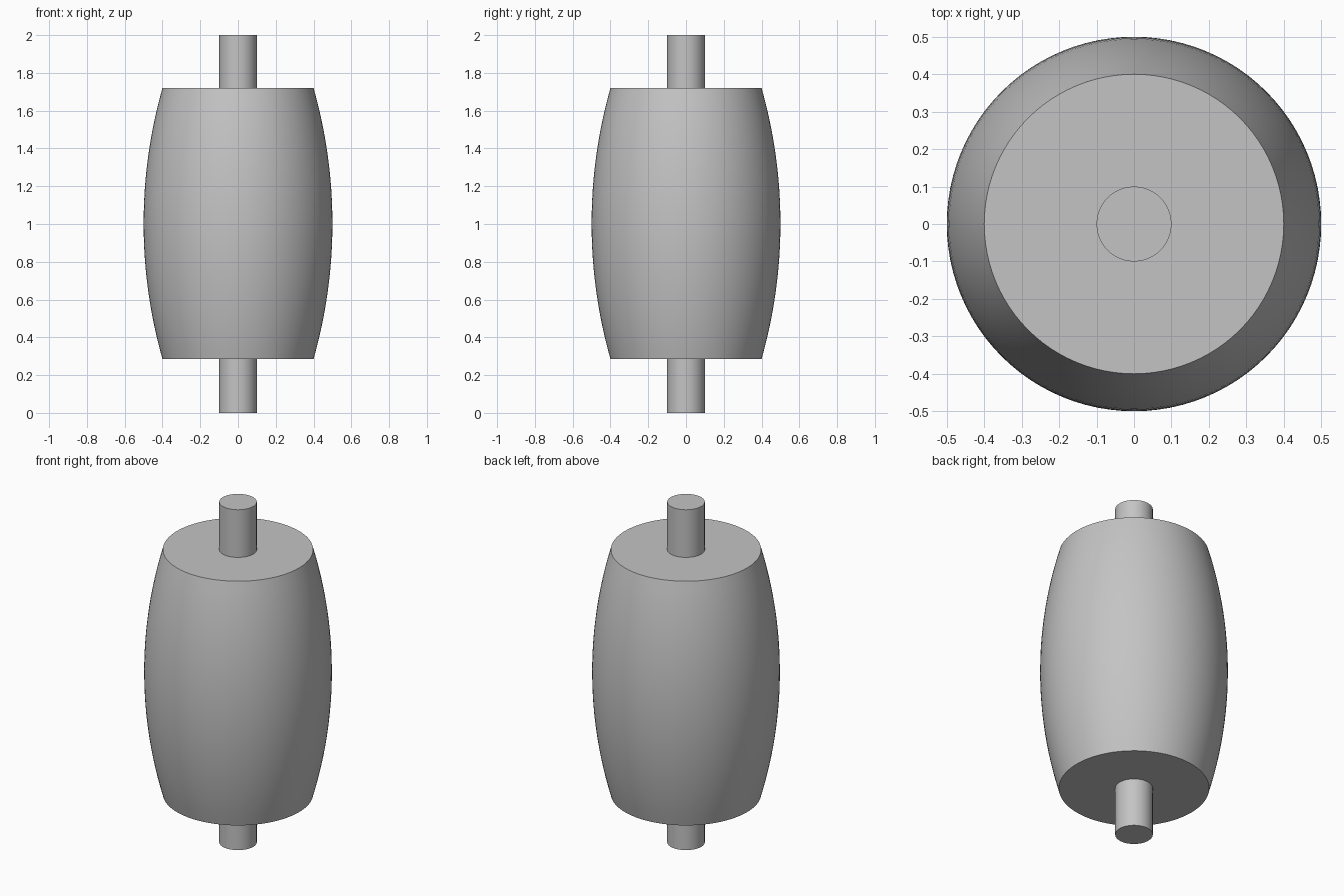
import bpy
import bmesh
import math

cube = bpy.data.objects.get("Cube")
if cube:
    bpy.data.objects.remove(cube, do_unlink=True)

SEGMENTS = 96
SHAFT_R = 0.1
END_R, MID_R = 0.4, 0.5
Z_LOW, Z_HIGH = 0.285, 1.72

grey = bpy.data.materials.new("plain grey")
grey.use_nodes = True
COLOUR = (0.55, 0.55, 0.55, 1.0)
grey.diffuse_color = COLOUR
grey.node_tree.nodes["Principled BSDF"].inputs["Base Color"].default_value = COLOUR


def lathe(name, profile):
    """Turn (radius, z) points, listed from bottom to top, around the z axis."""
    bm = bmesh.new()
    rings = []
    for r, z in profile:
        rings.append([bm.verts.new((r * math.cos(a), r * math.sin(a), z))
                      for a in (math.tau * i / SEGMENTS for i in range(SEGMENTS))])
    for low, high in zip(rings, rings[1:]):
        for i in range(SEGMENTS):
            j = (i + 1) % SEGMENTS
            bm.faces.new((low[i], low[j], high[j], high[i]))
    bm.faces.new(rings[0][::-1])
    bm.faces.new(rings[-1])
    mesh = bpy.data.meshes.new(name)
    bm.to_mesh(mesh)
    bm.free()
    mesh.materials.append(grey)
    obj = bpy.data.objects.new(name, mesh)
    bpy.context.collection.objects.link(obj)
    bpy.ops.object.select_all(action='DESELECT')
    obj.select_set(True)
    bpy.context.view_layer.objects.active = obj
    bpy.ops.object.shade_smooth_by_angle(angle=math.radians(30))
    return obj


# Barrel roller: sides follow one circular arc, ends are flat
half = (Z_HIGH - Z_LOW) / 2
mid_z = (Z_HIGH + Z_LOW) / 2
bulge = MID_R - END_R
arc_r = (half ** 2 + bulge ** 2) / (2 * bulge)
sweep = math.asin(half / arc_r)
STEPS = 24
arc = []
for k in range(STEPS + 1):
    t = sweep * (2 * k / STEPS - 1)
    arc.append((MID_R - arc_r * (1 - math.cos(t)), mid_z + arc_r * math.sin(t)))
lathe("barrel_roller", arc)

# Shaft stubs at both ends, slightly sunk into the roller
lathe("lower_shaft", [(SHAFT_R, 0.0), (SHAFT_R, Z_LOW + 0.01)])
lathe("upper_shaft", [(SHAFT_R, Z_HIGH - 0.01), (SHAFT_R, 2.0)])
